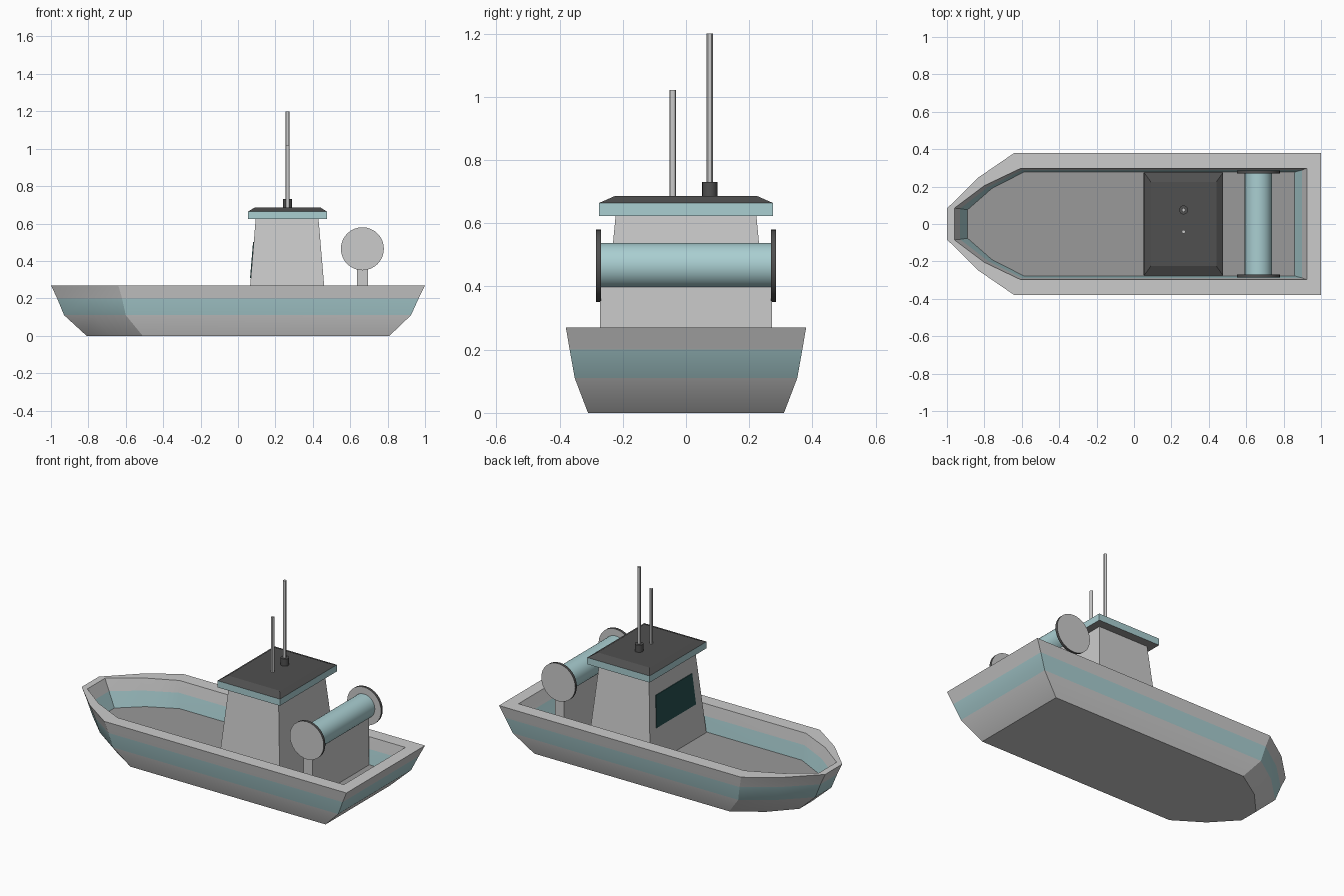
import bpy, bmesh, math

if "Cube" in bpy.data.objects:
    bpy.data.objects.remove(bpy.data.objects["Cube"])


def material(name, rgb):
    m = bpy.data.materials.new(name)
    m.diffuse_color = (*rgb, 1)
    m.use_nodes = True
    m.node_tree.nodes["Principled BSDF"].inputs["Base Color"].default_value = m.diffuse_color
    return m


GREY = material("light_grey", (0.8, 0.8, 0.8))
TEAL = material("teal", (0.40, 0.62, 0.64))
FLOOR = material("deck_grey", (0.32, 0.32, 0.32))
DARK = material("charcoal", (0.08, 0.08, 0.08))
GLASS = material("dark_glass", (0.02, 0.08, 0.08))


def loft(name, rings, mats, sides, bottom=0, top=0):
    """Skin matching rings of points; sides gives a material index per band."""
    bm = bmesh.new()
    loops = [[bm.verts.new(p) for p in ring] for ring in rings]
    n = len(loops[0])
    for a, b, mi in zip(loops, loops[1:], sides):
        for i in range(n):
            j = (i + 1) % n
            bm.faces.new((a[i], a[j], b[j], b[i])).material_index = mi
    bm.faces.new(loops[0][::-1]).material_index = bottom
    bm.faces.new(loops[-1]).material_index = top
    bmesh.ops.recalc_face_normals(bm, faces=bm.faces)
    me = bpy.data.meshes.new(name)
    bm.to_mesh(me)
    bm.free()
    for m in mats:
        me.materials.append(m)
    ob = bpy.data.objects.new(name, me)
    bpy.context.collection.objects.link(ob)
    return ob


def smooth(ob, angle=30):
    bpy.ops.object.select_all(action='DESELECT')
    ob.select_set(True)
    bpy.context.view_layer.objects.active = ob
    bpy.ops.object.shade_smooth_by_angle(angle=math.radians(angle))


def rect(x0, x1, hw, z):
    return [(x0, -hw, z), (x1, -hw, z), (x1, hw, z), (x0, hw, z)]


def cylinder(name, r, depth, loc, mats, along_y=False, sides=32):
    bpy.ops.mesh.primitive_cylinder_add(
        vertices=sides, radius=r, depth=depth, location=loc,
        rotation=(math.pi / 2 if along_y else 0, 0, 0))
    ob = bpy.context.object
    ob.name = name
    for m in mats:
        ob.data.materials.append(m)
    smooth(ob)
    return ob


# Hull: half outlines (stern to bow) mirrored into rings, outside up then inside down
def hull_ring(z, *half):
    return [(x, y, z) for x, y in half] + [(x, -y, z) for x, y in reversed(half)]


hull = loft("hull", [
    hull_ring(0.00, (0.81, 0.31), (-0.51, 0.31), (-0.68, 0.20), (-0.81, 0.06)),
    hull_ring(0.11, (0.925, 0.352), (-0.60, 0.352), (-0.77, 0.235), (-0.93, 0.078)),
    hull_ring(0.20, (0.966, 0.368), (-0.62, 0.368), (-0.80, 0.243), (-0.967, 0.081)),
    hull_ring(0.27, (1.00, 0.38), (-0.64, 0.38), (-0.83, 0.25), (-1.00, 0.083)),
    hull_ring(0.27, (0.925, 0.298), (-0.605, 0.298), (-0.80, 0.205), (-0.96, 0.085)),
    hull_ring(0.20, (0.897, 0.288), (-0.60, 0.288), (-0.78, 0.198), (-0.93, 0.082)),
    hull_ring(0.11, (0.857, 0.277), (-0.59, 0.277), (-0.76, 0.19), (-0.89, 0.076)),
], [GREY, TEAL, FLOOR], [0, 1, 0, 0, 0, 1], top=2)
smooth(hull)

# Cabin: tapered box standing on the deck
loft("cabin", [rect(0.052, 0.474, 0.272, 0.11), rect(0.095, 0.43, 0.222, 0.63)],
     [GREY], [0])

# Window on the bow side, a thin slab following the slope of the wall
def window_ring(z, hw):
    x = 0.052 + (z - 0.11) * 0.043 / 0.52
    return rect(x - 0.004, x + 0.01, hw, z)


loft("window", [window_ring(0.31, 0.19), window_ring(0.50, 0.175)], [GLASS], [0])

# Roof: teal slab with a dark chamfered cap
loft("roof", [rect(0.054, 0.476, 0.275, 0.623), rect(0.054, 0.476, 0.275, 0.664),
              rect(0.09, 0.44, 0.225, 0.686)], [TEAL, DARK, FLOOR], [0, 1],
     bottom=2, top=1)

# Antennas on the roof
cylinder("tall_antenna", 0.01, 0.52, (0.265, 0.075, 0.94), [GREY], sides=12)
cylinder("antenna_base", 0.024, 0.05, (0.265, 0.075, 0.705), [DARK], sides=16)
cylinder("short_antenna", 0.01, 0.342, (0.265, -0.042, 0.85), [GREY], sides=12)

# Net reel: drum between two flanges with dark rims, on a full-width stand
RX, RZ = 0.665, 0.465
loft("reel_stand", [rect(RX - 0.03, RX + 0.03, 0.272, 0.11),
                    rect(RX - 0.03, RX + 0.03, 0.272, RZ - 0.03)], [GREY], [0])
cylinder("reel_drum", 0.073, 0.55, (RX, 0, RZ), [TEAL], along_y=True)
for side, name in ((-1, "front"), (1, "back")):
    flange = cylinder(name + "_reel_flange", 0.115, 0.016, (RX, side * 0.277, RZ),
                      [GREY, DARK], along_y=True)
    for p in flange.data.polygons:
        p.material_index = 1 if len(p.vertices) == 4 else 0
